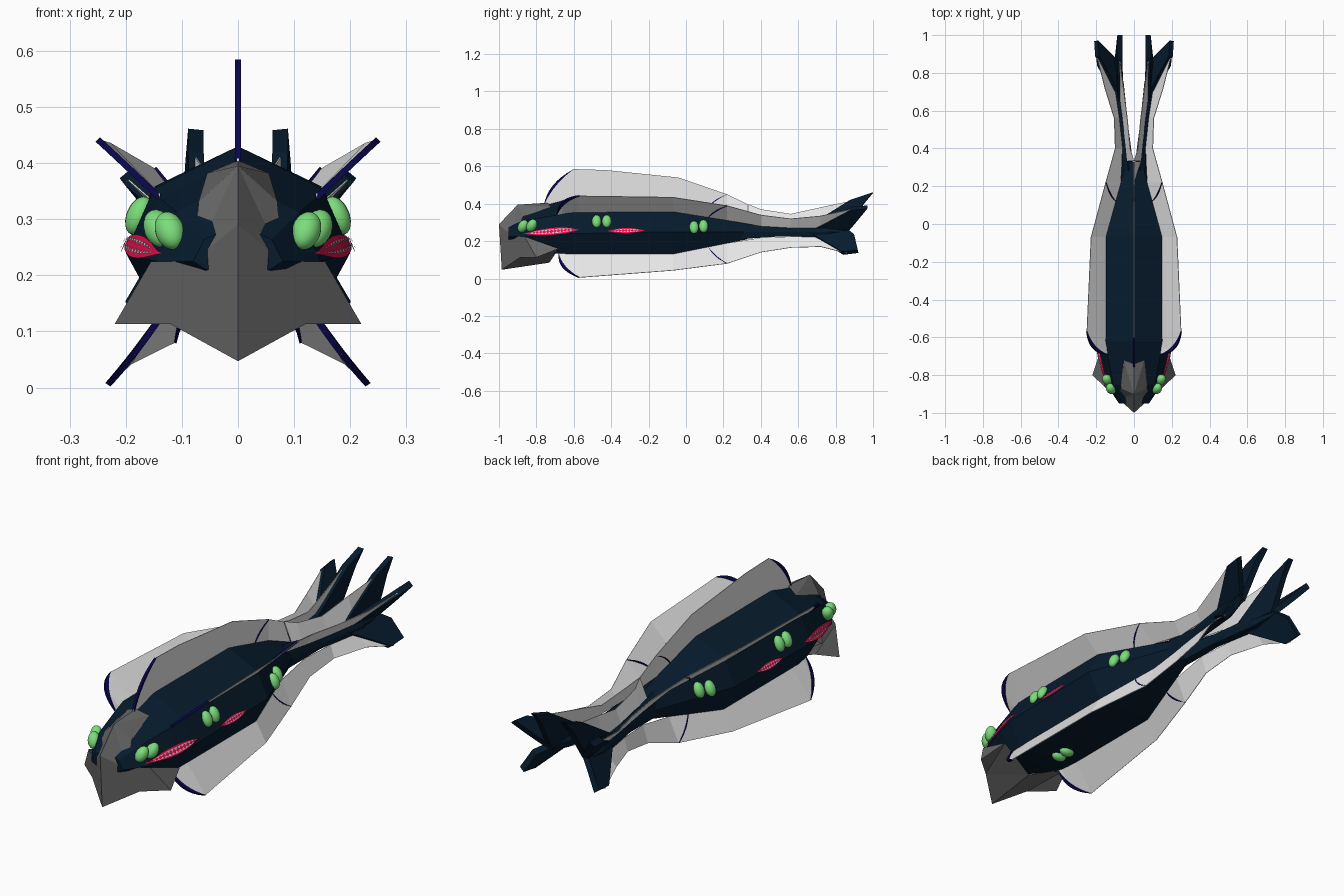
import bpy, bmesh, math
from mathutils import Vector, Matrix

if "Cube" in bpy.data.objects:
    bpy.data.objects.remove(bpy.data.objects["Cube"])


def material(name, r, g, b):
    m = bpy.data.materials.new(name)
    m.use_nodes = True
    m.diffuse_color = (r, g, b, 1)
    m.node_tree.nodes["Principled BSDF"].inputs["Base Color"].default_value = (r, g, b, 1)
    return m


NAVY = material("dark navy hull", .002, .011, .026)
GREY = material("pale grey membrane", .88, .88, .88)
PLATE = material("dark grey armour", .14, .14, .14)
INDIGO = material("indigo spine", .003, .002, .075)
GREEN = material("green eye", .2, .72, .2)
RED = material("crimson mouth", .8, .005, .08)
TOOTH = material("tooth grey", .6, .6, .6)


def finish(name, data, mat, mirror=True):
    obj = bpy.data.objects.new(name, data)
    bpy.context.collection.objects.link(obj)
    data.materials.append(mat)
    if mirror:
        obj.modifiers.new("Mirror", "MIRROR")
    return obj


def mesh(name, verts, faces, mat, mirror=True, thick=0, fix=True):
    me = bpy.data.meshes.new(name)
    me.from_pydata([tuple(v) for v in verts], [], faces)
    if fix:
        bm = bmesh.new()
        bm.from_mesh(me)
        bmesh.ops.recalc_face_normals(bm, faces=bm.faces)
        bm.to_mesh(me)
        bm.free()
    obj = finish(name, me, mat, mirror)
    if thick:
        s = obj.modifiers.new("Thickness", "SOLIDIFY")
        s.thickness, s.offset = thick, 0
    return obj


# Hull stations: y, centre x, half width, side z, top z, bottom z
BODY = [(-.95, 0, .08, .225, .29, .21), (-.85, 0, .145, .225, .37, .18),
        (-.7, 0, .185, .235, .405, .135), (-.62, 0, .2, .24, .43, .13),
        (-.07, 0, .2, .25, .43, .13), (.23, 0, .09, .25, .35, .19),
        (.33, 0, .055, .25, .315, .21)]
TAIL = [(.28, .03, .03, .25, .32, .21), (.5, .052, .024, .25, .285, .225),
        (.75, .085, .03, .25, .285, .22), (.87, .1, .012, .25, .26, .24)]


def half_section(station):
    y, cx, w, side, top, bottom = station
    return [Vector(p) for p in ((cx, y, top), (cx + w * .75, y, side + .6 * (top - side)),
                                (cx + w, y, side), (cx + w * .7, y, bottom))]


def hull_point(y, i):
    """Point on hull edge i (ridge, shoulder, side, keel) at y."""
    table = BODY + TAIL
    for a, b in zip(table, table[1:]):
        if a[0] <= y <= b[0]:
            t = (y - a[0]) / (b[0] - a[0])
            return half_section(a)[i].lerp(half_section(b)[i], t)
    return half_section(table[-1])[i]


def loft(name, stations, mirror):
    verts, faces = [], []
    for st in stations:
        half = half_section(st)
        verts += half + [Vector((2 * st[1] - p.x, p.y, p.z)) for p in half[:0:-1]]
    n = len(verts) // len(stations)
    for k in range(len(stations) - 1):
        for i in range(n):
            j = (i + 1) % n
            faces.append((k * n + i, k * n + j, k * n + n + j, k * n + n + i))
    faces += [tuple(range(n)), tuple(range(len(verts) - n, len(verts)))]
    mesh(name, verts, faces, NAVY, mirror)


loft("body", BODY, False)
loft("tail_branch", TAIL, True)


# Membrane fins rooted on a hull edge, with flat crescent spines
def spine(name, start, bow, end, mirror):
    middle = (start + end) / 2
    steps = 8
    verts = []
    for control in (2 * bow - middle, 2 * bow.lerp(middle, .45) - middle):
        for k in range(steps + 1):
            t = k / steps
            verts.append(start.lerp(control, t).lerp(control.lerp(end, t), t))
    n = steps + 1
    mesh(name, verts, [(k, k + 1, n + k + 1, n + k) for k in range(steps)],
         INDIGO, mirror, .011)


def fin(name, edge, tips, mirror=True, spined=True):
    tips = [Vector(t) for t in tips]
    roots = [hull_point(t.y, edge) for t in tips]
    n = len(tips)
    faces = [(k, k + 1, n + k + 1, n + k) for k in range(n - 1)]
    mesh(name, roots + tips, faces, GREY, mirror, .003)
    if spined:
        spine(name + "_front_spine", roots[0], tips[1], tips[2], mirror)
        back = next(t for t in tips if t.y > .2)
        root = hull_point(.12, edge)
        bend = root.lerp(back, .55) - Vector((0, .02, 0))
        spine(name + "_rear_spine", root, bend, back, mirror)


fin("dorsal_fin", 0, [(0, -.76, .4), (0, -.71, .5), (0, -.6, .585), (0, -.43, .58),
                      (0, -.04, .54), (0, .22, .45), (0, .33, .397)], False)
fin("tail_top_fin", 0, [(0, .335, .395), (.02, .4, .37), (.035, .56, .345),
                        (.055, .72, .38), (.075, .86, .41)], spined=False)
fin("upper_fin", 1, [(.14, -.69, .345), (.215, -.66, .41), (.25, -.57, .442),
                     (.228, -.07, .435), (.15, .22, .39), (.1, .4, .34),
                     (.105, .56, .32), (.155, .72, .335), (.195, .88, .37)])
fin("lower_fin", 3, [(.13, -.68, .135), (.185, -.66, .06), (.232, -.57, .005),
                     (.19, -.07, .043), (.115, .22, .08), (.085, .4, .14),
                     (.095, .56, .165), (.15, .72, .17), (.19, .86, .135)])

# Three stiff flukes at the end of each tail branch
FLUKES = {
    "upper_fluke": [(.07, .64, .27), (.075, .88, .42), (.075, 1, .46), (.08, .95, .4), (.09, .86, .25)],
    "outer_fluke": [(.07, .66, .26), (.195, .89, .375), (.2, .97, .382), (.15, .92, .32), (.09, .86, .25)],
    "lower_fluke": [(.08, .66, .24), (.185, .84, .135), (.19, .92, .145), (.14, .9, .23), (.09, .86, .26)],
}
for name, outline in FLUKES.items():
    mesh(name, outline, [tuple(range(len(outline)))], NAVY, thick=.028)

# Angular armoured beak: crest plates, flat face, underside
tip, crest, crest_back = (0, -1, .29), (0, -.9, .395), (0, -.74, .405)
brow, temple, cheek = (.055, -.72, .382), (.07, -.87, .332), (.08, -.927, .225)
jaw, corner, notch = (.155, -.863, .225), (.22, -.8, .113), (.12, -.886, .113)
chin, hinge, throat = (0, -.985, .047), (.18, -.68, .16), (0, -.73, .085)
mesh("beak", [tip, crest, crest_back, brow, temple, cheek, jaw, corner, notch, chin, hinge, throat],
     [(0, 1, 5), (1, 4, 5), (1, 3, 4), (1, 2, 3), (0, 5, 8), (5, 6, 8), (6, 7, 8), (0, 8, 9),
      (6, 10, 7), (7, 10, 8), (8, 10, 11), (8, 11, 9)], PLATE)


# Mouths with teeth on the flanks
def flank(y, t, lift):
    return hull_point(y, 2).lerp(hull_point(y, 1), t) + Vector((lift, 0, lift * .4))


def mouth(name, y0, y1, base, gape, steps):
    low, high, teeth = [], [], []
    for k in range(steps + 1):
        y = y0 + (y1 - y0) * k / steps
        bow = math.sin(math.pi * k / steps) * gape
        low.append((y, base - bow))
        high.append((y, base + bow))
    n = steps + 1
    mesh(name, [flank(y, t, .006) for y, t in low + high],
         [(k, k + 1, n + k + 1, n + k) for k in range(steps)], RED, fix=False)
    # Teeth stand inside a red lip
    for edge, side in ((low, -1), (high, 1)):
        for k in range(2, steps - 2):
            a, b = ((y, base + .6 * (t - base)) for y, t in edge[k:k + 2])
            point = ((a[0] + b[0]) / 2, base + side * gape * .05)
            tri = [a, b, point] if side < 0 else [b, a, point]
            teeth += [flank(y, t, .009) for y, t in tri]
    mesh(name + "_teeth", teeth, [(k, k + 1, k + 2) for k in range(0, len(teeth), 3)],
         TOOTH, fix=False)


mouth("front_mouth", -.87, -.57, .15, .19, 16)
mouth("rear_mouth", -.42, -.22, .07, .13, 12)


# Paired bulging eyes along the flanks, and one pair under the belly
def eye_group(name, eyes, mirror):
    bm = bmesh.new()
    for centre, tilt, lean, size in eyes:
        place = (Matrix.Translation(centre) @ Matrix.Rotation(tilt, 4, "Y")
                 @ Matrix.Rotation(lean, 4, "X"))
        bmesh.ops.create_uvsphere(bm, u_segments=20, v_segments=12, radius=1,
                                  matrix=place @ Matrix.Diagonal((*size, 1)))
    for f in bm.faces:
        f.smooth = True
    data = bpy.data.meshes.new(name)
    bm.to_mesh(data)
    bm.free()
    finish(name, data, GREEN, mirror)


side_eye = (.022, .025, .036)
head_eye = (.026, .026, .037)
eye_group("head_eyes", [(flank(y, t, .012), .35, -.5, head_eye)
                        for y, t in ((-.872, .65), (-.825, .58))], True)
eye_group("flank_eyes", [(flank(y, t, .004), -.4, 0, side_eye)
                         for y, t in ((-.478, .55), (-.424, .55), (.043, .25), (.094, .35))], True)
eye_group("belly_eyes", [(Vector((-.045, y, .128)), 0, 0, side_eye[::-1])
                         for y in (-.575, -.52)], False)
